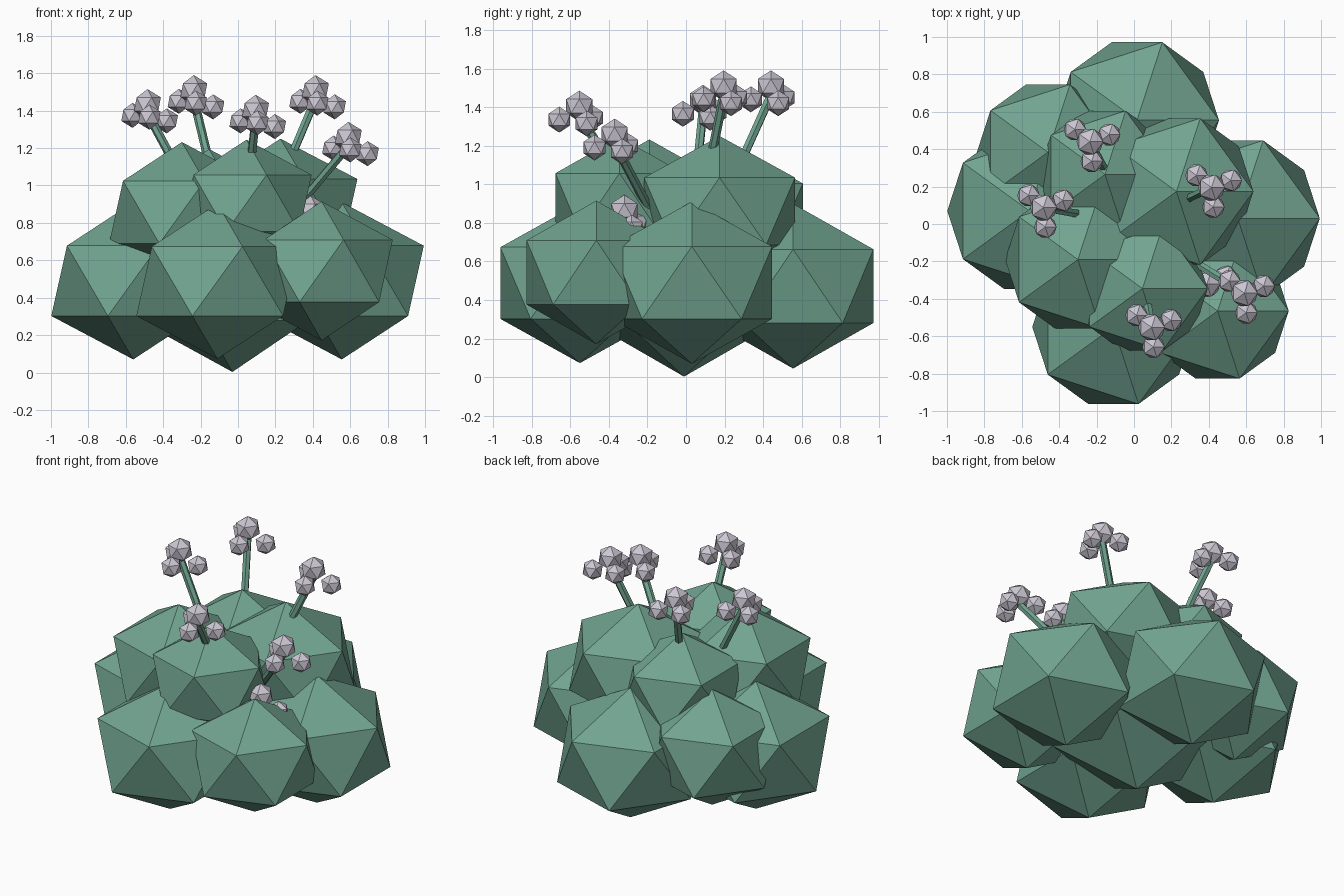
import bpy
from mathutils import Vector

if "Cube" in bpy.data.objects:
    bpy.data.objects.remove(bpy.data.objects["Cube"], do_unlink=True)


def make_material(name, rgb):
    mat = bpy.data.materials.new(name)
    mat.use_nodes = True
    color = (*rgb, 1.0)
    mat.diffuse_color = color
    mat.node_tree.nodes["Principled BSDF"].inputs["Base Color"].default_value = color
    return mat


leaf_green = make_material("leaf_green", (0.165, 0.37, 0.28))
pale_lilac = make_material("pale_lilac", (0.60, 0.57, 0.65))


def ball(name, center, radius, mat, half_height=None):
    """Low-poly ball, optionally flattened in height."""
    bpy.ops.mesh.primitive_ico_sphere_add(subdivisions=1, radius=1, location=center)
    obj = bpy.context.object
    obj.name = name
    obj.scale = (radius, radius, half_height or radius)
    obj.data.materials.append(mat)
    return obj


def stem(name, start, end, radius):
    """Thin rod between two points."""
    start, end = Vector(start), Vector(end)
    axis = end - start
    bpy.ops.mesh.primitive_cylinder_add(vertices=6, radius=radius, depth=axis.length,
                                        location=(start + end) / 2)
    obj = bpy.context.object
    obj.name = name
    obj.rotation_euler = axis.to_track_quat("Z", "Y").to_euler()
    obj.data.materials.append(leaf_green)


# Foliage clumps: centre, radius, half height
foliage = {
    "core_clump": ((-0.03, -0.01, 0.50), 0.56, 0.497),
    "lower_left_clump": ((0.555, 0.03, 0.49), 0.49, 0.42),
    "lower_back_clump": ((0.016, 0.555, 0.472), 0.49, 0.427),
    "lower_right_clump": ((-0.56, 0.07, 0.49), 0.49, 0.42),
    "lower_front_clump": ((-0.11, -0.55, 0.488), 0.485, 0.415),
    "lower_front_left_clump": ((0.447, -0.465, 0.543), 0.425, 0.372),
    "lower_back_right_clump": ((-0.46, 0.384, 0.57), 0.425, 0.38),
    "upper_front_right_clump": ((-0.30, -0.19, 0.857), 0.435, 0.375),
    "upper_front_clump": ((0.045, -0.345, 0.905), 0.39, 0.34),
    "upper_left_clump": ((0.227, 0.174, 0.86), 0.46, 0.39),
    "upper_back_right_clump": ((-0.155, 0.265, 0.85), 0.40, 0.345),
}
for name, (center, radius, half_height) in foliage.items():
    ball(name, center, radius, leaf_green, half_height)

# Flower heads: a top floret with three lower ones, on leaning stems
heads = [(-0.484, 0.088, 1.435), (-0.236, 0.44, 1.51), (0.094, -0.553, 1.405),
         (0.414, 0.195, 1.51), (0.59, -0.37, 1.26), (0.39, -0.32, 0.865)]
floret_offsets = [(0, 0, 0), (-0.08, 0.065, -0.06), (0.103, 0.038, -0.09), (0.01, -0.104, -0.07)]
for i, head in enumerate(heads, 1):
    head = Vector(head)
    for j, offset in enumerate(floret_offsets, 1):
        size = 0.08 if j == 1 else 0.067
        ball(f"flower_{i}_floret_{j}", head + Vector(offset), size, pale_lilac)
    stem(f"flower_{i}_stem", (head.x * 0.1, head.y * 0.1, 0.58), head - Vector((0, 0, 0.05)), 0.024)
